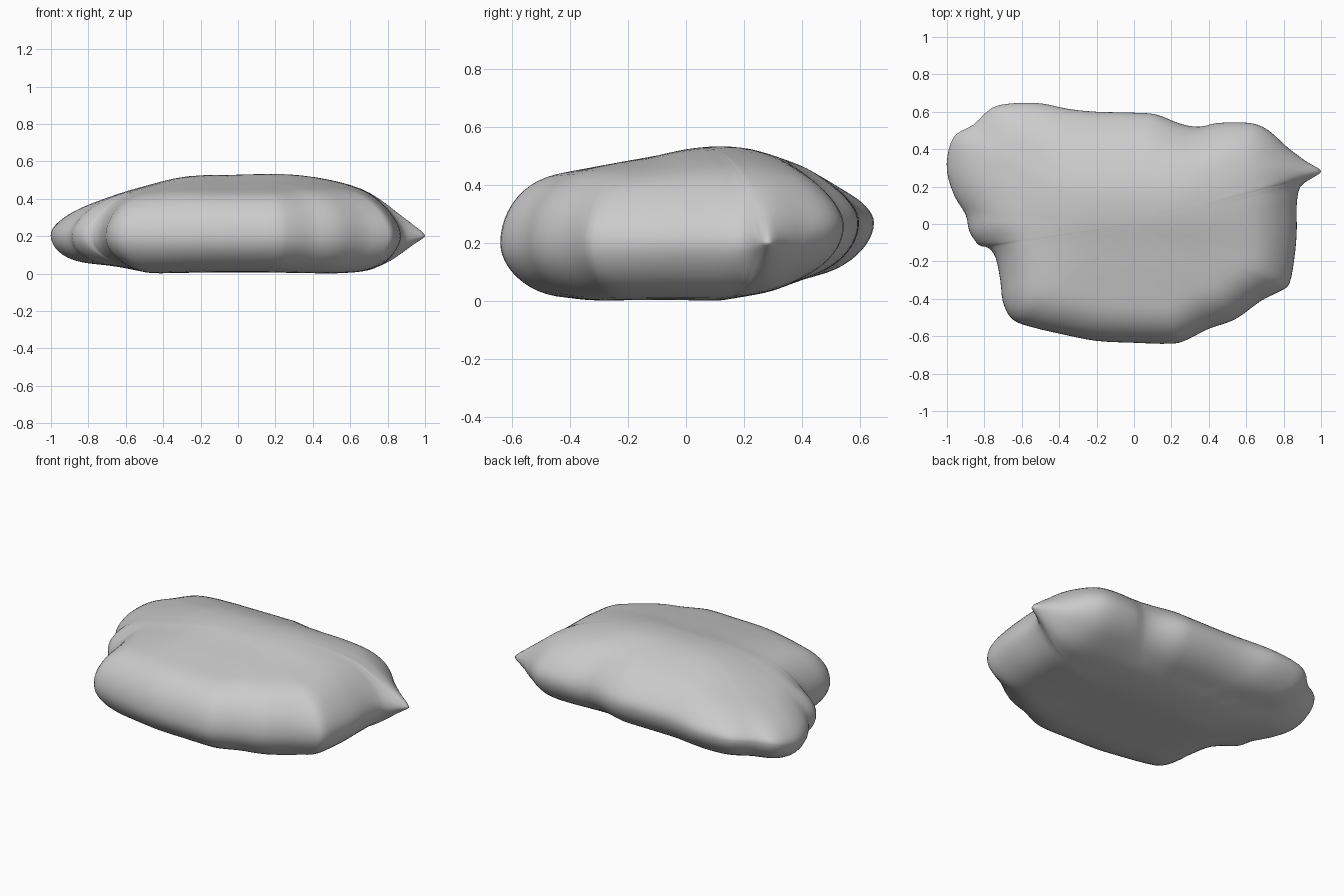
import bpy, bmesh, math
from mathutils import Vector

if "Cube" in bpy.data.objects:
    bpy.data.objects.remove(bpy.data.objects["Cube"])


def curve(points, v):
    """Smooth height profile through (position, height) points."""
    n = len(points)
    v = max(points[0][0], min(points[-1][0], v))
    i = next(k for k in range(n - 1) if v <= points[k + 1][0])

    def slope(k):
        a, b = points[max(k - 1, 0)], points[min(k + 1, n - 1)]
        return (b[1] - a[1]) / (b[0] - a[0])
    (x0, y0), (x1, y1) = points[i], points[i + 1]
    d = x1 - x0
    t = (v - x0) / d
    return ((2*t**3 - 3*t*t + 1) * y0 + (t**3 - 2*t*t + t) * d * slope(i)
            + (3*t*t - 2*t**3) * y1 + (t**3 - t*t) * d * slope(i + 1))


def closed_spline(points, steps):
    """Closed smooth loop through the outline points."""
    p = [Vector(q) for q in points]
    n, out = len(p), []
    for i in range(n):
        a, b, c, d = p[i - 1], p[i], p[(i + 1) % n], p[(i + 2) % n]
        for s in range(steps):
            t = s / steps
            out.append(0.5 * (2*b + (c - a)*t + (2*a - 5*b + 4*c - d)*t*t
                              + (3*b - a - 3*c + d)*t**3))
    return out


# Plan outline of the boulder, starting at the pointed spur
OUTLINE = [(1, .285), (.96, .25), (.89, .2), (.87, .1), (.87, -.05), (.855, -.2),
           (.83, -.32), (.78, -.36), (.68, -.41), (.54, -.51), (.4, -.56), (.28, -.62),
           (.2, -.64), (0, -.635), (-.2, -.625), (-.38, -.59), (-.55, -.55), (-.65, -.51),
           (-.7, -.42), (-.715, -.3), (-.74, -.18), (-.78, -.127), (-.83, -.112), (-.88, -.04),
           (-.9, .05), (-.96, .15), (-1, .28), (-.99, .4), (-.95, .48), (-.86, .53),
           (-.76, .62), (-.65, .645), (-.5, .645), (-.35, .615), (-.2, .6), (0, .595),
           (.12, .585), (.25, .535), (.35, .52), (.45, .54), (.62, .54), (.72, .5),
           (.82, .41), (.92, .335)]

# Upper and lower surface heights along x and along y
TOP_X = [(-1, .31), (-.8, .37), (-.6, .44), (-.45, .48), (-.3, .52), (0, .53), (.3, .53),
         (.6, .475), (.8, .39), (.87, .35), (.95, .3), (1, .25)]
TOP_Y = [(-.65, .42), (-.5, .43), (-.4, .445), (-.25, .473), (-.12, .495), (0, .52),
         (.1, .53), (.2, .525), (.3, .5), (.4, .465), (.5, .43), (.65, .39)]
LOW_X = [(-1, .05), (-.85, .05), (-.65, .04), (-.45, 0), (.5, 0), (.8, .03),
         (.87, .07), (.95, .13), (1, .18)]
LOW_Y = [(-.65, .04), (-.5, .02), (-.3, 0), (.1, 0), (.2, .015), (.3, .035),
         (.4, .075), (.5, .095), (.65, .12)]
ROUND = .2    # width of the rounded border

loop = closed_spline(OUTLINE, 3)
n, rings = len(loop), 22


def rim_distance(x, y):
    best = 9
    for i in range(n):
        ax, ay = loop[i - 1]
        dx, dy = loop[i][0] - ax, loop[i][1] - ay
        t = max(0, min(1, ((x - ax)*dx + (y - ay)*dy) / (dx*dx + dy*dy)))
        best = min(best, (ax + dx*t - x)**2 + (ay + dy*t - y)**2)
    return math.sqrt(best)


def heights(x, y):
    """Top and bottom heights, rounded toward the rim."""
    rim = .2 + .07 * max(0, min(1, (y - .3) / .3))
    if x > .8:
        rim = min(rim, .21)
    a, b = curve(TOP_X, x) / .53, curve(TOP_Y, y) / .53
    top = max(.53 * (a**-6 + b**-6 - 1) ** (-1 / 6), rim + .01)
    low = min(math.hypot(curve(LOW_X, x), curve(LOW_Y, y)), rim - .01)
    d = min(1, rim_distance(x, y) / ROUND)
    r = math.sqrt(max(0, 1 - (1 - d)**2))
    return rim + (top - rim) * r, rim + (low - rim) * r


# Boulder: rings shrink from the rim to the middle on both sides
bm = bmesh.new()


def ring(k, side):
    t = math.sin(k / rings * math.pi / 2)
    return [bm.verts.new((p.x*t, p.y*t, heights(p.x*t, p.y*t)[side])) for p in loop]


rim_ring = ring(rings, 0)
for side in (0, 1):
    outer = rim_ring
    for k in range(rings - 1, 0, -1):
        inner = ring(k, side)
        for i in range(n):
            j = (i + 1) % n
            bm.faces.new((outer[i], outer[j], inner[j], inner[i]))
        outer = inner
    middle = bm.verts.new((0, 0, heights(0, 0)[side]))
    for i in range(n):
        bm.faces.new((outer[i], outer[(i + 1) % n], middle))

# Soften ridges while keeping the outline
fixed = set(rim_ring)
inside = [v for v in bm.verts if v not in fixed]
for _ in range(4):
    bmesh.ops.smooth_vert(bm, verts=inside, factor=.5,
                          use_axis_x=False, use_axis_y=False, use_axis_z=True)
bmesh.ops.recalc_face_normals(bm, faces=bm.faces)
mesh = bpy.data.meshes.new("boulder")
bm.to_mesh(mesh)
bm.free()
boulder = bpy.data.objects.new("boulder", mesh)
bpy.context.collection.objects.link(boulder)

stone = bpy.data.materials.new("stone grey")
stone.diffuse_color = (.6, .6, .6, 1)
stone.use_nodes = True
stone.node_tree.nodes["Principled BSDF"].inputs["Base Color"].default_value = stone.diffuse_color
mesh.materials.append(stone)
bpy.context.view_layer.objects.active = boulder
boulder.select_set(True)
bpy.ops.object.shade_smooth_by_angle(angle=math.radians(60))
